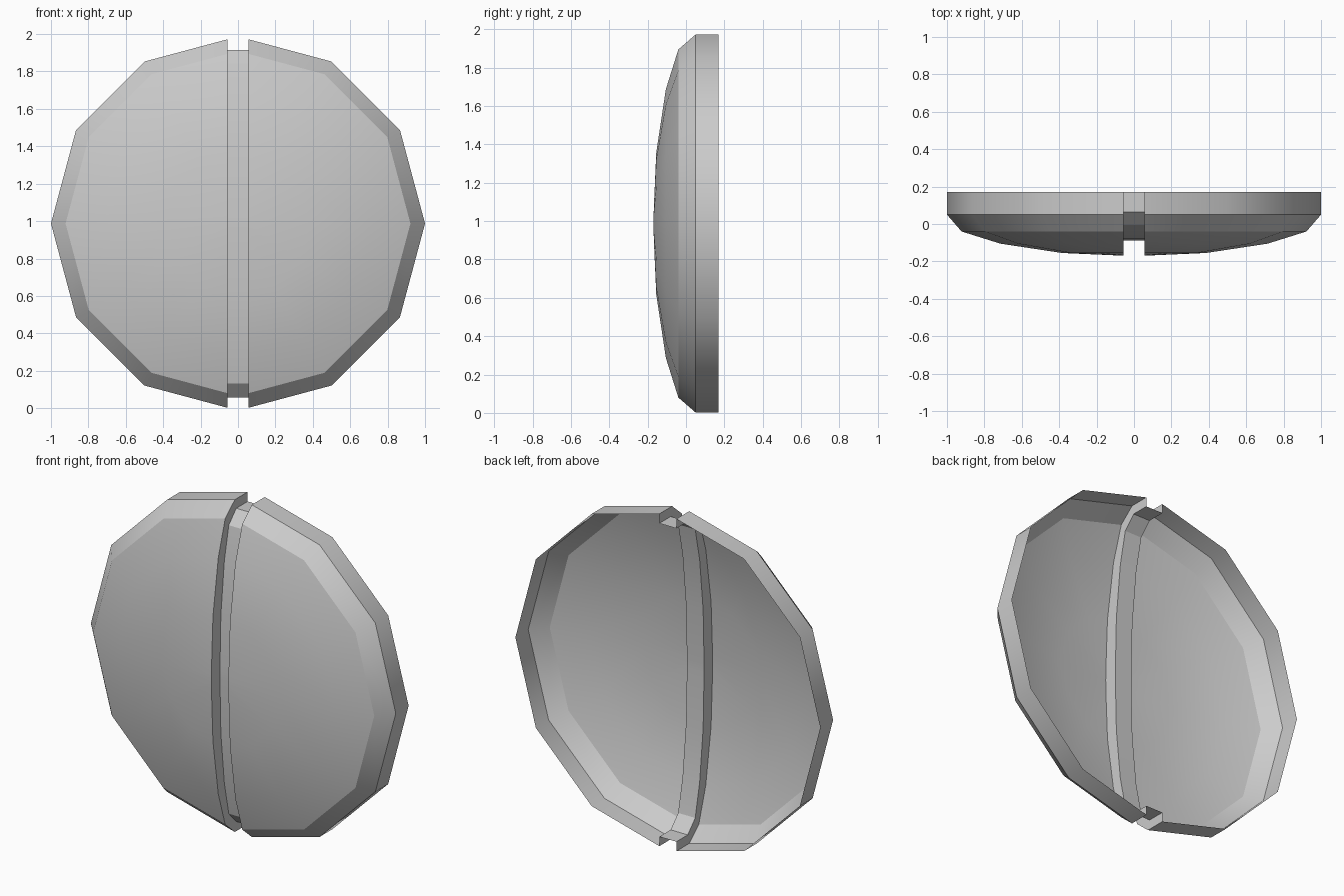
import bpy, bmesh, math

cube = bpy.data.objects.get("Cube")
if cube:
    bpy.data.objects.remove(cube, do_unlink=True)

SIDES = 12
CENTRE_Z = 0.987
HALF_GROOVE = 0.056
# dome profile as (radius, y), from the open back rim to the front
PROFILE = [(1.0, 0.17), (1.0, 0.05), (0.922, -0.04), (0.715, -0.105), (0.385, -0.155)]
APEX_Y = -0.172

grey = bpy.data.materials.new("light_grey")
grey.use_nodes = True
grey.diffuse_color = (0.6, 0.6, 0.6, 1)
grey.node_tree.nodes["Principled BSDF"].inputs["Base Color"].default_value = (0.6, 0.6, 0.6, 1)

# twelve-sided open dome, facing -y
bm = bmesh.new()
rings = []
for r, y in PROFILE:
    angles = [2 * math.pi * i / SIDES for i in range(SIDES)]
    rings.append([bm.verts.new((r * math.cos(a), y, r * math.sin(a))) for a in angles])
apex = bm.verts.new((0, APEX_Y, 0))
for i in range(SIDES):
    j = (i + 1) % SIDES
    for a, b in zip(rings, rings[1:]):
        bm.faces.new((a[i], a[j], b[j], b[i]))
    bm.faces.new((rings[-1][i], rings[-1][j], apex))

# keep only the half beside the groove
bmesh.ops.bisect_plane(bm, geom=bm.verts[:] + bm.edges[:] + bm.faces[:], dist=1e-5,
                       plane_co=(HALF_GROOVE, 0, 0), plane_no=(1, 0, 0), clear_inner=True)


def extrude(edges):
    geom = bmesh.ops.extrude_edge_only(bm, edges=edges)["geom"]
    return ([g for g in geom if isinstance(g, bmesh.types.BMVert)],
            [g for g in geom if isinstance(g, bmesh.types.BMEdge)])


# groove side wall, sunk towards the back and inwards at the rim
cut = [e for e in bm.edges if all(abs(v.co.x - HALF_GROOVE) < 1e-4 for v in e.verts)]
verts, edges = extrude(cut)
for v in verts:
    if v.co.y < 0.16:
        v.co.y += 0.08 * math.sqrt(max(0, 1 - v.co.z ** 2))
    v.co.z *= 0.943

# groove floor, out to the mirror plane
verts, edges = extrude([e for e in edges if all(v in verts for v in e.verts)])
for v in verts:
    v.co.x = 0

bmesh.ops.recalc_face_normals(bm, faces=bm.faces[:])
front = min(bm.faces, key=lambda f: f.calc_center_median().y)
if front.normal.y > 0:
    bmesh.ops.reverse_faces(bm, faces=bm.faces[:])

mesh = bpy.data.meshes.new("grooved_dome")
bm.to_mesh(mesh)
bm.free()
mesh.materials.append(grey)
dome = bpy.data.objects.new("grooved_dome", mesh)
dome.location.z = CENTRE_Z
bpy.context.collection.objects.link(dome)

# crisp rim and groove edges, soft dome
bpy.ops.object.select_all(action='DESELECT')
dome.select_set(True)
bpy.context.view_layer.objects.active = dome
bpy.ops.object.shade_smooth_by_angle(angle=math.radians(30))

mirror = dome.modifiers.new("other_half", 'MIRROR')
mirror.use_clip = True
mirror.merge_threshold = 0.0005
